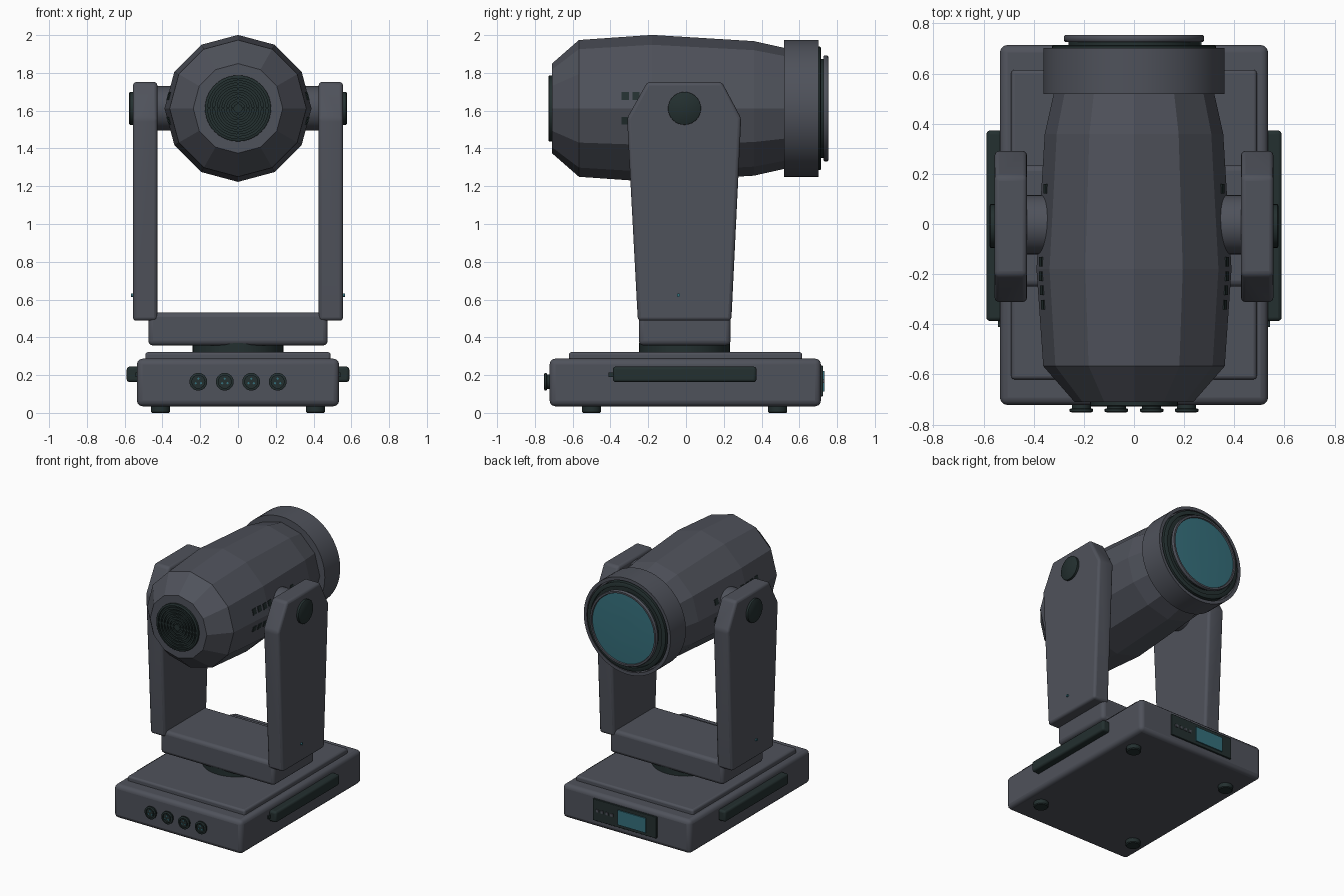
import bpy, bmesh, math
from mathutils import Matrix

if "Cube" in bpy.data.objects:
    bpy.data.objects.remove(bpy.data.objects["Cube"])


def material(name, rgb):
    m = bpy.data.materials.new(name)
    m.diffuse_color = (*rgb, 1)
    m.use_nodes = True
    m.node_tree.nodes["Principled BSDF"].inputs["Base Color"].default_value = m.diffuse_color
    return m


GREY = material("slate_grey", (0.078, 0.084, 0.104))
DARK = material("dark_green_black", (0.017, 0.029, 0.029))
TEAL = material("lens_teal", (0.036, 0.16, 0.2))


def finish(name, bm, mat, bevel=0, smooth=True):
    """Turn a bmesh into a named, coloured object with optional rounded edges."""
    bmesh.ops.recalc_face_normals(bm, faces=bm.faces)
    me = bpy.data.meshes.new(name)
    bm.to_mesh(me)
    bm.free()
    ob = bpy.data.objects.new(name, me)
    bpy.context.collection.objects.link(ob)
    me.materials.append(mat)
    if bevel:
        mod = ob.modifiers.new("rounded_edges", 'BEVEL')
        mod.width = bevel
        mod.segments = 3
        mod.limit_method = 'ANGLE'
        mod.angle_limit = math.radians(15)
    if smooth:
        bpy.ops.object.select_all(action='DESELECT')
        ob.select_set(True)
        bpy.context.view_layer.objects.active = ob
        bpy.ops.object.shade_smooth_by_angle(angle=math.radians(40))
    return ob


def box(name, x, y, z, mat, bevel=0, tilt=0):
    """Box from (min, max) ranges, optionally tilted about y."""
    bm = bmesh.new()
    bmesh.ops.create_cube(bm, size=1)
    c = [(a + b) / 2 for a, b in (x, y, z)]
    s = [b - a for a, b in (x, y, z)]
    m = Matrix.Translation(c) @ Matrix.Rotation(tilt, 4, 'Y') @ Matrix.Diagonal((*s, 1))
    bm.transform(m)
    return finish(name, bm, mat, bevel, smooth=bevel > 0)


def lathe(name, profile, mat, axis='Y', centre=(0, 0, 0), n=40, smooth=True):
    """Revolve (radius, height) points around an axis and cap both ends."""
    bm = bmesh.new()
    rings = []
    for r, h in profile:
        ring = []
        for i in range(n):
            a = 2 * math.pi * i / n
            u, v = r * math.sin(a), r * math.cos(a)
            p = {'X': (h, u, v), 'Y': (u, h, v), 'Z': (u, v, h)}[axis]
            ring.append(bm.verts.new([k + c for k, c in zip(p, centre)]))
        rings.append(ring)
    for a, b in zip(rings, rings[1:]):
        for i in range(n):
            j = (i + 1) % n
            bm.faces.new((a[i], a[j], b[j], b[i]))
    bm.faces.new(rings[0])
    bm.faces.new(rings[-1])
    return finish(name, bm, mat, smooth=smooth)


def side_range(s, a, b):
    return tuple(sorted((s * a, s * b)))


# Base housing, raised top plate and feet
box("base_housing", (-0.535, 0.535), (-0.722, 0.714), (0.035, 0.287), GREY, 0.03)
box("base_top_plate", (-0.49, 0.49), (-0.62, 0.615), (0.26, 0.322), GREY, 0.014)
for x in (-0.41, 0.41):
    for y in (-0.5, 0.485):
        lathe("foot", [(0.045, 0), (0.051, 0.006), (0.051, 0.05)], DARK, 'Z', (x, y, 0), 24)

# Carry handles on the base sides
for s in (-1, 1):
    box("side_handle", side_range(s, 0.52, 0.589), (-0.387, 0.373), (0.163, 0.245), DARK, 0.015)
    box("handle_stud", side_range(s, 0.52, 0.543), (-0.41, -0.38), (0.19, 0.215), DARK)

# Cable sockets on the front of the base
for x in (-0.21, -0.07, 0.07, 0.21):
    lathe("socket", [(0.038, -0.715), (0.038, -0.735), (0.047, -0.738), (0.047, -0.748),
                     (0.040, -0.751), (0.034, -0.751), (0.034, -0.741)], DARK, 'Y', (x, 0, 0.165), 24)
    lathe("socket_core", [(0.026, -0.735), (0.026, -0.748)], DARK, 'Y', (x, 0, 0.165), 20)
    for k in range(3):
        a = math.radians(90 + 120 * k)
        lathe("socket_pin", [(0.006, -0.746), (0.006, -0.751)], TEAL, 'Y',
              (x + 0.016 * math.cos(a), 0, 0.165 + 0.016 * math.sin(a)), 8)

# Control panel with screen and buttons on the back of the base
box("control_panel", (-0.26, 0.27), (0.70, 0.726), (0.088, 0.25), DARK, 0.004)
box("screen", (-0.175, 0.06), (0.725, 0.734), (0.112, 0.222), TEAL)
for x in (0.11, 0.15, 0.19, 0.23):
    box("panel_button", (x - 0.011, x + 0.011), (0.725, 0.732), (0.158, 0.178), GREY)

# Turntable and yoke crossbar
lathe("turntable", [(0.24, 0.31), (0.24, 0.37)], DARK, 'Z', (0, -0.008, 0), 40)
box("yoke_crossbar", (-0.475, 0.475), (-0.25, 0.236), (0.357, 0.532), GREY, 0.025)

# Yoke arms with pivots, caps and indicator lamps
ARM = [(-0.255, 0.488), (0.24, 0.488), (0.292, 1.56), (0.19, 1.752), (-0.205, 1.752), (-0.312, 1.56)]
for s in (-1, 1):
    bm = bmesh.new()
    inner = [bm.verts.new((s * 0.427, y, z)) for y, z in ARM]
    outer = [bm.verts.new((s * 0.556, y, z)) for y, z in ARM]
    bm.faces.new(inner)
    bm.faces.new(outer)
    for i in range(len(ARM)):
        j = (i + 1) % len(ARM)
        bm.faces.new((inner[i], inner[j], outer[j], outer[i]))
    finish("yoke_arm", bm, GREY, 0.018)
    lathe("head_pivot", [(0.118, s * 0.3), (0.118, s * 0.44)], GREY, 'X', (0, -0.003, 1.612))
    lathe("pivot_cap", [(0.087, s * 0.54), (0.087, s * 0.572), (0.082, s * 0.576)], DARK, 'X',
          (0, -0.008, 1.612))
    lathe("indicator_lamp", [(0.009, s * 0.55), (0.009, s * 0.566)], TEAL, 'X', (0, -0.04, 0.623), 12)

# Faceted twelve-sided head
AXIS = (0, 0, 1.612)
HEAD = [(0.237, -0.71), (0.362, -0.567), (0.389, -0.18), (0.356, 0.36), (0.318, 0.53)]
lathe("head_shell", HEAD, GREY, 'Y', AXIS, 12, smooth=False)

# Front hood, dark bezel, lens ring and lens
lathe("lens_hood", [(0.30, 0.518), (0.362, 0.518), (0.362, 0.702), (0.338, 0.702), (0.338, 0.66)],
      GREY, 'Y', AXIS, 64)
lathe("lens_bezel", [(0.327, 0.65), (0.327, 0.71), (0.321, 0.715), (0.298, 0.715), (0.298, 0.70)],
      DARK, 'Y', AXIS, 64)
lathe("lens_barrel", [(0.262, 0.68), (0.262, 0.735)], DARK, 'Y', AXIS, 48)
lathe("lens_ring", [(0.262, 0.727), (0.275, 0.727), (0.28, 0.733), (0.28, 0.748), (0.275, 0.754),
                    (0.262, 0.754), (0.258, 0.74)], GREY, 'Y', AXIS, 64)
lathe("lens", [(0.259, 0.735), (0.259, 0.745), (0.18, 0.749), (0.08, 0.751)], TEAL, 'Y', AXIS, 48)

# Fan grille with concentric ridges on the rear end of the head
ridges = [(0.175, -0.70), (0.175, -0.724), (0.17, -0.728)]
for k in range(6):
    r = 0.16 - 0.025 * k
    ridges += [(r, -0.728), (r, -0.717), (r - 0.011, -0.717), (r - 0.011, -0.728)]
lathe("fan_grille", ridges, DARK, 'Y', AXIS, 40)
for a in (0, 90):
    bar = box("grille_bar", (-0.17, 0.17), (-0.727, -0.719), (-0.004, 0.004), DARK)
    bar.matrix_world = Matrix.Translation(AXIS) @ Matrix.Rotation(math.radians(a), 4, 'Y')


def shell_radius(y):
    for (r0, y0), (r1, y1) in zip(HEAD, HEAD[1:]):
        if y0 <= y <= y1:
            return r0 + (r1 - r0) * (y - y0) / (y1 - y0)


# Vent slots in two rows on each side of the head
for s in (-1, 1):
    for dz in (-0.065, 0.065):
        for y in (-0.322, -0.265, -0.208, -0.15, 0.14):
            x = s * (shell_radius(y) - abs(dz) * math.tan(math.radians(15)))
            tilt = -math.copysign(math.radians(15), s * dz)
            box("vent_slot", (x - 0.004, x + 0.004), (y - 0.019, y + 0.019),
                (1.612 + dz - 0.021, 1.612 + dz + 0.021), DARK, 0, tilt)
